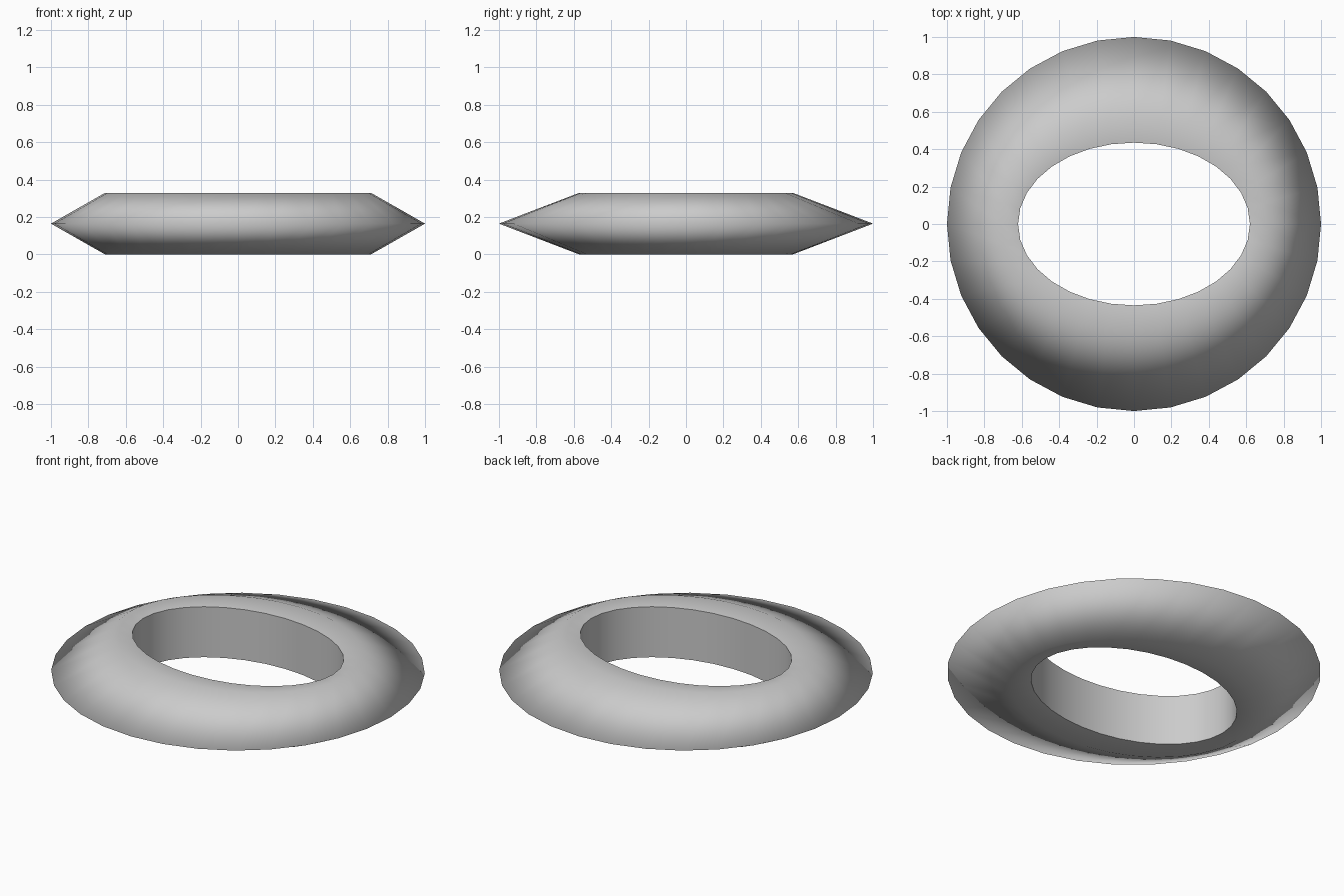
import bpy, bmesh, math

if "Cube" in bpy.data.objects:
    bpy.data.objects.remove(bpy.data.objects["Cube"])

SIDES = 32
# Cross-section of the ring: (x radius, y radius, height), going round the band
PROFILE = [
    (1.00, 1.00, 0.165),    # outer edge, circular
    (0.71, 0.57, 0.33),     # top crown, elliptical
    (0.62, 0.435, 0.314),   # upper rim of the hole
    (0.62, 0.435, 0.016),   # lower rim of the hole
    (0.71, 0.57, 0.0),      # bottom crown
]
RIMS = (2, 3)

# Ring: sweep the section from an outer circle to an oval hole
bm = bmesh.new()
loops = []
for rx, ry, z in PROFILE:
    angles = [math.tau * i / SIDES for i in range(SIDES)]
    loops.append([bm.verts.new((rx * math.cos(a), ry * math.sin(a), z)) for a in angles])

for k, loop in enumerate(loops):
    nxt = loops[(k + 1) % len(loops)]
    for i in range(SIDES):
        j = (i + 1) % SIDES
        bm.faces.new((loop[i], loop[j], nxt[j], nxt[i])).smooth = True

# Crisp edges around the hole, smooth everywhere else
for k in RIMS:
    for i in range(SIDES):
        bm.edges.get((loops[k][i], loops[k][(i + 1) % SIDES])).smooth = False

bmesh.ops.recalc_face_normals(bm, faces=bm.faces)
mesh = bpy.data.meshes.new("oval_hole_ring")
bm.to_mesh(mesh)
bm.free()
ring = bpy.data.objects.new("oval_hole_ring", mesh)
bpy.context.collection.objects.link(ring)
